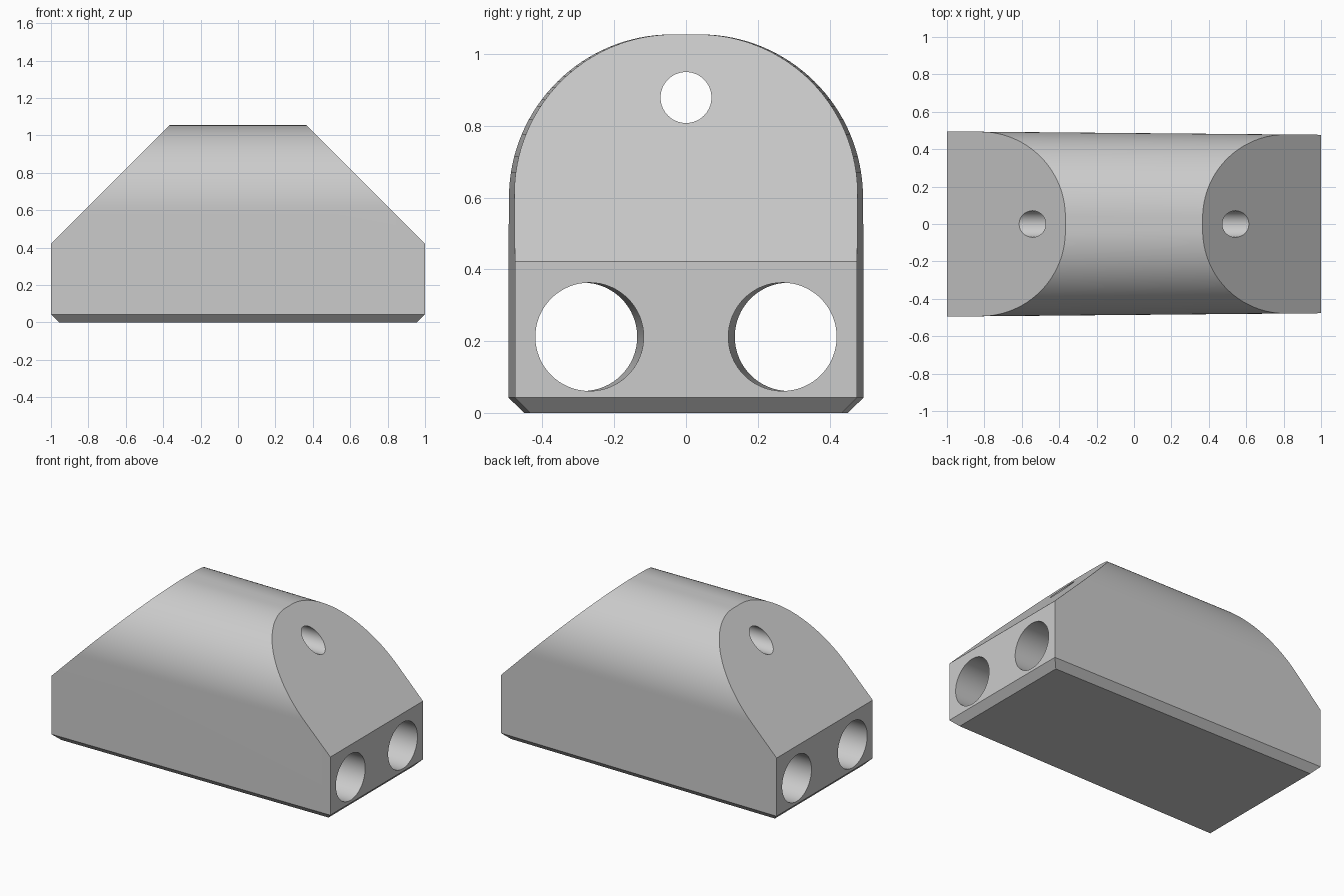
import bpy, bmesh, math
from mathutils import Vector

cube = bpy.data.objects.get("Cube")
if cube:
    bpy.data.objects.remove(cube, do_unlink=True)

grey = bpy.data.materials.new("light grey")
grey.use_nodes = True
GREY = (0.6, 0.6, 0.6, 1)
grey.diffuse_color = GREY
grey.node_tree.nodes["Principled BSDF"].inputs["Base Color"].default_value = GREY

TOP, RADIUS, CHAMFER, SHOULDER, STEPS = 1.055, 0.45, 0.043, 0.422, 32


def add_object(name, bm):
    bmesh.ops.recalc_face_normals(bm, faces=bm.faces)
    mesh = bpy.data.meshes.new(name)
    bm.to_mesh(mesh)
    bm.free()
    mesh.materials.append(grey)
    obj = bpy.data.objects.new(name, mesh)
    bpy.context.collection.objects.link(obj)
    return obj


def arch(half):
    """Arched cross-section with chamfered bottom corners, as (y, z) points."""
    side = [(half - CHAMFER, 0), (half, CHAMFER)]
    for i in range(STEPS + 1):
        a = math.pi / 2 * i / STEPS
        side.append((half - RADIUS + RADIUS * math.cos(a),
                     TOP - RADIUS + RADIUS * math.sin(a)))
    return side + [(-y, z) for y, z in reversed(side)]


# Body: arched section, slightly narrower towards +x
bm = bmesh.new()
rings = [[bm.verts.new((x, y, z)) for y, z in arch(half)]
         for x, half in ((-1, 0.495), (1, 0.477))]
count = len(rings[0])
for i in range(count):
    j = (i + 1) % count
    bm.faces.new((rings[0][i], rings[0][j], rings[1][j], rings[1][i]))
for ring in rings:
    bm.faces.new(ring)

# Slanted shoulders and bottom end chamfers
for s in (-1, 1):
    for point, normal in ((Vector((s, 0, SHOULDER)), Vector((s, 0, 1))),
                          (Vector((s, 0, CHAMFER)), Vector((s, 0, -1)))):
        geom = bm.verts[:] + bm.edges[:] + bm.faces[:]
        bmesh.ops.bisect_plane(bm, geom=geom, plane_co=point, plane_no=normal,
                               clear_outer=True, dist=1e-5)
        rim = [e for e in bm.edges if e.is_boundary]
        bmesh.ops.holes_fill(bm, edges=rim, sides=0)
body = add_object("body", bm)


def drill(name, radius, z, y_left, y_right):
    """Bore a round hole from one end to the other."""
    a, b = Vector((-1, y_right, z)), Vector((1, y_left, z))
    axis = b - a
    bm = bmesh.new()
    bmesh.ops.create_cone(bm, cap_ends=True, segments=64, radius1=radius,
                          radius2=radius, depth=axis.length + 0.4)
    cutter = add_object(name, bm)
    cutter.location = (a + b) / 2
    cutter.rotation_mode = 'QUATERNION'
    cutter.rotation_quaternion = axis.to_track_quat('Z', 'Y')
    cutter.hide_render = True
    mod = body.modifiers.new(name, 'BOOLEAN')
    mod.operation = 'DIFFERENCE'
    mod.solver = 'EXACT'
    mod.object = cutter
    return cutter


# Two large splayed bores and one small upper bore
cutters = [drill("front_bore", 0.151, 0.212, -0.269, -0.287),
           drill("back_bore", 0.151, 0.212, 0.269, 0.287),
           drill("upper_bore", 0.071, 0.879, 0, 0)]

bpy.ops.object.select_all(action='DESELECT')
bpy.context.view_layer.objects.active = body
body.select_set(True)
for mod in list(body.modifiers):
    bpy.ops.object.modifier_apply(modifier=mod.name)
for cutter in cutters:
    bpy.data.objects.remove(cutter, do_unlink=True)
bpy.ops.object.shade_smooth_by_angle(angle=math.radians(30))
